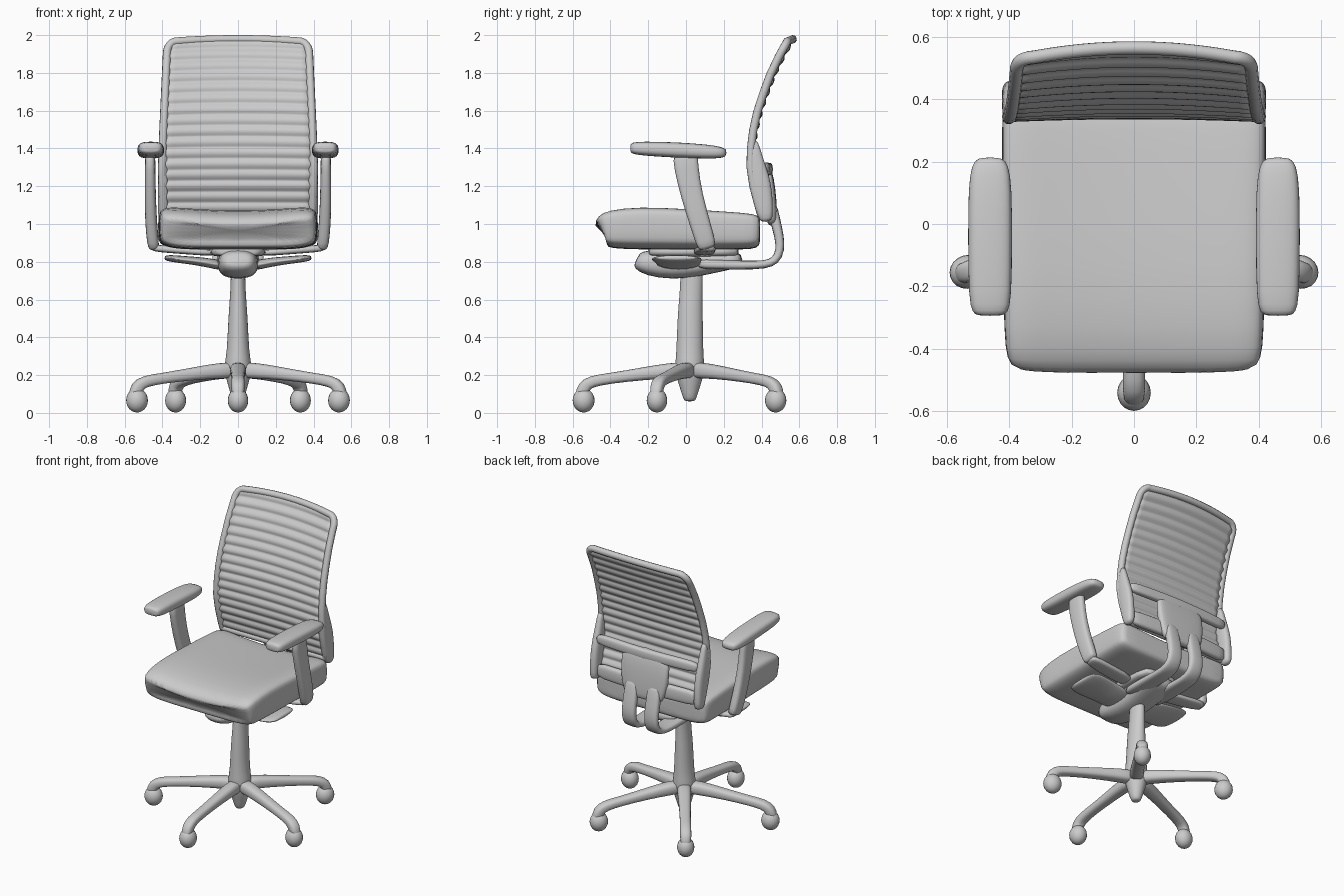
import bpy, bmesh, math
from mathutils import Vector

if "Cube" in bpy.data.objects:
    bpy.data.objects.remove(bpy.data.objects["Cube"])

X, Z = Vector((1, 0, 0)), Vector((0, 0, 1))


def finish(ob, mirror=False, subsurf=1):
    if mirror:
        ob.modifiers.new("Mirror", 'MIRROR')
    if subsurf:
        m = ob.modifiers.new("Smooth", 'SUBSURF')
        m.levels = m.render_levels = subsurf
    for p in ob.data.polygons:
        p.use_smooth = True
    return ob


def new_object(name, bm):
    bmesh.ops.recalc_face_normals(bm, faces=bm.faces)
    me = bpy.data.meshes.new(name)
    bm.to_mesh(me)
    bm.free()
    ob = bpy.data.objects.new(name, me)
    bpy.context.collection.objects.link(ob)
    return ob


def loft(name, rings, u=X, power=2.0, n=16, mirror=False, shape=None):
    """Skin superellipse rings (centre, half size along u, half size across)."""
    bm = bmesh.new()
    pts = [Vector(r[0]) for r in rings]
    loops = []
    for i, (c, hu, hv) in enumerate(rings):
        t = pts[min(i + 1, len(pts) - 1)] - pts[max(i - 1, 0)]
        v = t.cross(u).normalized()
        loop = []
        for k in range(n):
            a = 2 * math.pi * k / n
            cs, sn = math.cos(a), math.sin(a)
            e = 2 / power
            p = pts[i] + u * hu * math.copysign(abs(cs) ** e, cs) \
                + v * hv * math.copysign(abs(sn) ** e, sn)
            loop.append(bm.verts.new(shape(p) if shape else p))
        loops.append(loop)
    for a, b in zip(loops, loops[1:]):
        for k in range(n):
            bm.faces.new((a[k], a[(k + 1) % n], b[(k + 1) % n], b[k]))
    bm.faces.new(loops[0])
    bm.faces.new(loops[-1])
    return finish(new_object(name, bm), mirror)


def yz(x, rows):
    return [((x, y, z), hu, hv) for y, z, hu, hv in rows]


def interp(table, t):
    for (a, va), (b, vb) in zip(table, table[1:]):
        if t <= b:
            return va + (vb - va) * (t - a) / (b - a)
    return table[-1][1]


# Five-star base: one leg and caster, repeated around the column
leg = loft("base_leg_1", yz(0, [
    (0, .225, .045, .045), (-.1, .225, .045, .042), (-.25, .207, .038, .034),
    (-.42, .183, .034, .028), (-.52, .168, .036, .032), (-.563, .14, .036, .036),
    (-.572, .09, .032, .036), (-.572, .07, .025, .03)]), power=2.6)
bm = bmesh.new()
bmesh.ops.create_uvsphere(bm, u_segments=20, v_segments=12, radius=1)
for v in bm.verts:
    v.co = Vector((v.co.x * .054, v.co.y * .058 - .562, v.co.z * .064 + .066))
caster = finish(new_object("caster_1", bm), subsurf=0)
for src in (leg, caster):
    src.location.y = .02
    for k in range(1, 5):
        ob = src.copy()
        ob.name = src.name[:-1] + str(k + 1)
        ob.rotation_euler.z = math.radians(72 * k)
        bpy.context.collection.objects.link(ob)

# Hub and gas column
loft("column", yz(0, [
    (.02, .06, .02, .025), (.02, .075, .035, .035), (.02, .14, .05, .055),
    (.02, .2, .07, .075), (.02, .27, .072, .078), (.02, .31, .06, .072),
    (.022, .5, .052, .068), (.025, .6, .044, .062), (.03, .7, .038, .06),
    (.03, .8, .04, .06)]), n=20)

# Tilt mechanism and its side paddles
loft("tilt_housing", yz(0, [
    (-.265, .81, .06, .03), (-.25, .80, .09, .055), (-.15, .79, .11, .08),
    (0, .79, .11, .082), (.1, .80, .11, .07), (.25, .81, .12, .05), (.3, .81, .09, .03)]),
    power=2.6)
loft("seat_support", yz(0, [
    (-.2, .855, .1, .02), (-.18, .855, .15, .03), (.26, .855, .15, .03),
    (.28, .855, .1, .02)]), power=4)
loft("side_paddle", [
    ((.06, -.04, .775), .12, .03), ((.18, -.04, .8), .12, .024),
    ((.3, -.05, .812), .14, .02), ((.37, -.05, .82), .13, .018), ((.39, -.05, .82), .09, .01)],
    u=Vector((0, 1, 0)), mirror=True)


# Seat cushion, dished so its sides stand higher than the middle
def dish(p):
    if p.z > .97:
        p.z += .045 * (p.x / .42) ** 2 - .028
    return p


loft("seat", yz(0, [
    (-.45, .965, .37, .06), (-.445, .97, .40, .085), (-.41, .975, .415, .105),
    (-.25, .983, .42, .118), (0, .975, .422, .112), (.25, .967, .425, .102),
    (.36, .963, .425, .097), (.388, .962, .41, .08), (.393, .962, .37, .055)]),
    power=5, n=32, shape=dish)

# Armrests: pad, post and bracket under the seat
loft("arm_pad", yz(.462, [
    (-.295, 1.402, .04, .02), (-.285, 1.402, .058, .03), (-.24, 1.4, .07, .038),
    (-.05, 1.392, .072, .042), (.12, 1.383, .071, .038), (.19, 1.378, .06, .03),
    (.215, 1.376, .04, .018)]), power=3, mirror=True)
loft("arm_post", [
    ((.465, -.005, 1.39), .028, .07), ((.465, 0, 1.3), .028, .065),
    ((.465, .03, 1.15), .03, .058), ((.46, .075, 1.0), .032, .055),
    ((.45, .105, .9), .032, .052), ((.445, .115, .865), .028, .045)],
    power=3, mirror=True)
loft("arm_bracket", [
    ((.1, .09, .845), .06, .02), ((.3, .1, .86), .055, .018),
    ((.42, .11, .87), .05, .02), ((.46, .11, .875), .035, .015)],
    u=Vector((0, 1, 0)), power=3, mirror=True)

# Backrest surface: curved side profile, slight wrap, rounded top corners
PROFILE = [(1.0, .41), (1.1, .385), (1.2, .362), (1.3, .35), (1.4, .355), (1.5, .37),
           (1.6, .395), (1.7, .43), (1.8, .47), (1.9, .52), (2.0, .578)]
WIDTH = [(1.0, .395), (1.3, .402), (1.5, .395), (2.0, .372)]
LOW, HIGH = 1.05, 1.978


def back_point(s, z):
    d = min(1, max(0, (z - 1.92) / (HIGH - 1.92)))
    x = s * (interp(WIDTH, z) - .05 * (1 - math.sqrt(1 - d * d)))
    t = (z - LOW) / (HIGH - LOW)
    return Vector((x, interp(PROFILE, z) - .03 * t * s * s, z - .012 * t * s * s))


ROWS, COLS = 128, 16
bm = bmesh.new()
grid = []
for r in range(ROWS + 1):
    z = LOW + (HIGH - LOW) * r / ROWS
    row = []
    for c in range(COLS + 1):
        p = back_point(2 * c / COLS - 1, z)
        p.y += .005 * math.sin(2 * math.pi * z / .058)
        row.append(bm.verts.new(p))
    grid.append(row)
for a, b in zip(grid, grid[1:]):
    for c in range(COLS):
        bm.faces.new((a[c], a[c + 1], b[c + 1], b[c]))
panel = finish(new_object("back_panel", bm), subsurf=0)
sol = panel.modifiers.new("Thickness", 'SOLIDIFY')
sol.thickness, sol.offset = .02, 0

# Frame tube around the backrest edge
span = [i / 40 for i in range(40)]
levels = [LOW + (HIGH - LOW) * math.sin(i * math.pi / 2) for i in span]
edge = [back_point(2 * i - 1, LOW) for i in span] + [back_point(1, z) for z in levels] \
    + [back_point(1 - 2 * i, HIGH) for i in span] \
    + [back_point(-1, z) for z in [HIGH] + levels[:0:-1]]
cu = bpy.data.curves.new("back_frame", 'CURVE')
cu.dimensions, cu.bevel_depth, cu.bevel_resolution = '3D', .022, 3
sp = cu.splines.new('POLY')
sp.points.add(len(edge) - 1)
for pt, co in zip(sp.points, edge):
    pt.co = (*co, 1)
sp.use_cyclic_u = True
frame = bpy.data.objects.new("back_frame", cu)
bpy.context.collection.objects.link(frame)
frame.select_set(True)
bpy.context.view_layer.objects.active = frame
bpy.ops.object.convert(target='MESH')
bpy.ops.object.shade_smooth()

# Lower back carrier: side uprights, two cross bars, centre plate
loft("back_upright", yz(.395, [
    (.36, 1.45, .018, .02), (.362, 1.36, .026, .04), (.385, 1.25, .03, .058),
    (.405, 1.15, .03, .055), (.42, 1.05, .03, .042), (.425, 1.01, .022, .03)]),
    power=2.6, mirror=True)
for name, z, h in (("upper_cross_bar", 1.29, .035), ("lower_cross_bar", 1.075, .05)):
    loft(name, [((x, .425 + dy, z), h, .025) for x, dy in
                ((-.4, -.01), (-.25, 0), (0, .015), (.25, 0), (.4, -.01))], u=Z, power=3)
loft("centre_plate", yz(0, [
    (.42, 1.33, .17, .018), (.44, 1.24, .18, .028), (.448, 1.12, .18, .032),
    (.455, 1.02, .15, .03), (.46, .99, .13, .02)]), power=4)

# Twin rails curving from the back down under the seat
loft("back_rail", yz(.085, [
    (.45, 1.12, .045, .028), (.472, 1.02, .05, .028), (.495, .93, .05, .025),
    (.5, .86, .05, .024), (.475, .805, .052, .024), (.42, .783, .055, .022),
    (.3, .782, .06, .024), (.15, .785, .06, .026), (.05, .79, .05, .026)]),
    power=3, mirror=True)
